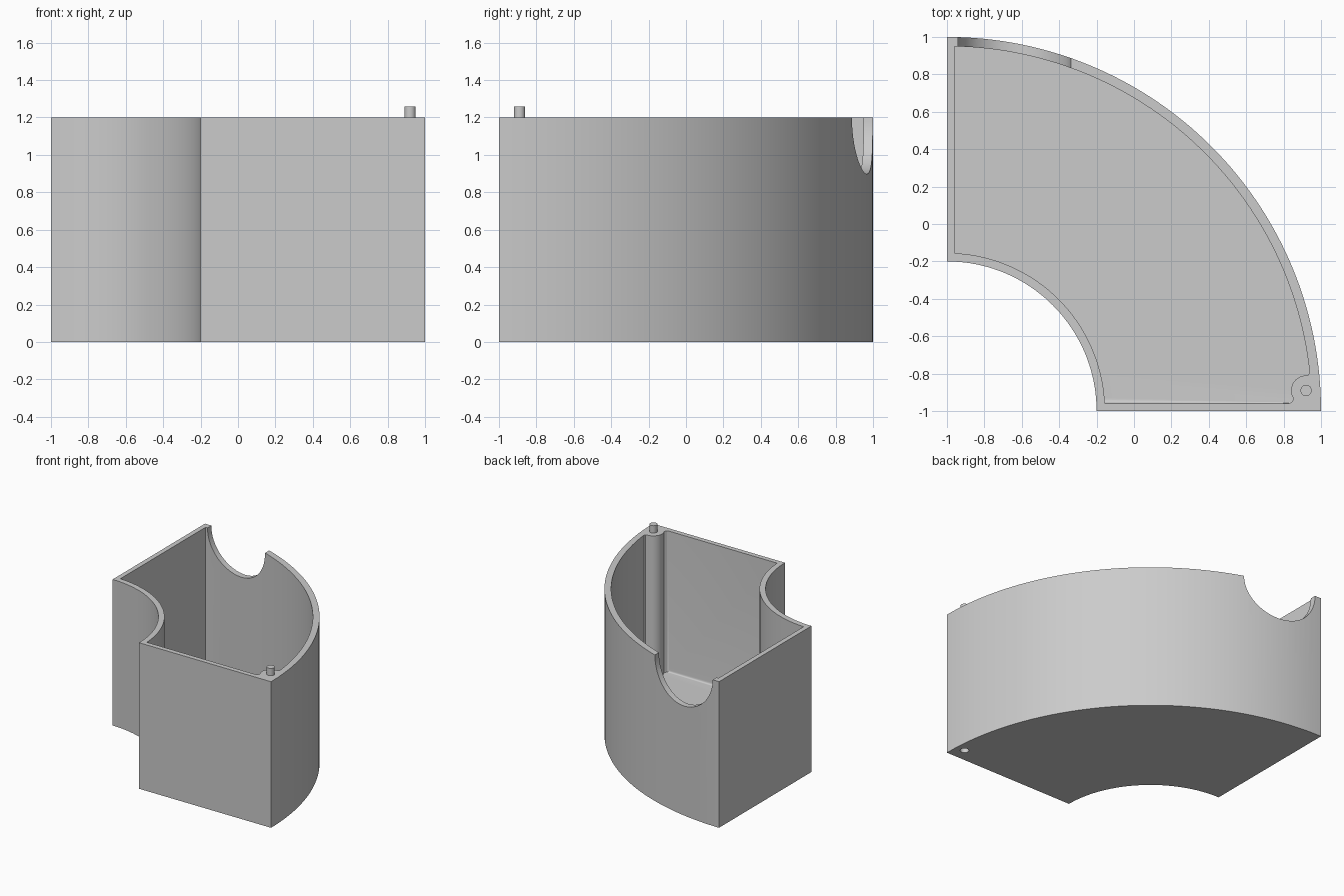
import bpy, bmesh
from math import sin, cos, asin, acos, radians, pi

if "Cube" in bpy.data.objects:
    bpy.data.objects.remove(bpy.data.objects["Cube"])

HEIGHT, FLOOR, WALL = 1.2, 0.04, 0.04
PIN = (0.92, -0.89)

grey = bpy.data.materials.new("light grey")
grey.use_nodes = True
colour = (0.6, 0.6, 0.6, 1)
grey.diffuse_color = colour
grey.node_tree.nodes["Principled BSDF"].inputs["Base Color"].default_value = colour


def arc(cx, cy, r, a0, a1, n):
    """Points along an arc, angles in radians."""
    steps = [a0 + (a1 - a0) * i / n for i in range(n + 1)]
    return [(cx + r * cos(a), cy + r * sin(a)) for a in steps]


def prism(name, outline, z0, z1, bevel_y=None):
    """Extrude an outline upwards; optionally round its bottom edge lying at bevel_y."""
    bm = bmesh.new()
    base = bm.faces.new([bm.verts.new((x, y, z0)) for x, y in outline])
    top = bmesh.ops.extrude_face_region(bm, geom=[base])["geom"]
    bmesh.ops.translate(bm, vec=(0, 0, z1 - z0),
                        verts=[v for v in top if isinstance(v, bmesh.types.BMVert)])
    bmesh.ops.recalc_face_normals(bm, faces=bm.faces)
    if bevel_y is not None:
        edges = [e for e in bm.edges
                 if all(abs(v.co.y - bevel_y) < 1e-4 and abs(v.co.z - z0) < 1e-4 for v in e.verts)]
        bmesh.ops.bevel(bm, geom=edges, offset=0.02, segments=4, profile=0.5, affect='EDGES')
    mesh = bpy.data.meshes.new(name)
    bm.to_mesh(mesh)
    bm.free()
    obj = bpy.data.objects.new(name, mesh)
    bpy.context.collection.objects.link(obj)
    mesh.materials.append(grey)
    return obj


def activate(obj):
    bpy.ops.object.select_all(action='DESELECT')
    obj.select_set(True)
    bpy.context.view_layer.objects.active = obj


def cut(target, cutter):
    """Subtract the cutter, then discard it."""
    cutter.hide_render = True
    mod = target.modifiers.new("cut", 'BOOLEAN')
    mod.operation, mod.solver, mod.object = 'DIFFERENCE', 'EXACT', cutter
    activate(target)
    bpy.ops.object.modifier_apply(modifier=mod.name)
    bpy.data.objects.remove(cutter)


# Quarter-ring body
body = prism("curved_bin", arc(-1, -1, 2.0, 0, pi / 2, 64)
             + arc(-1, -1, 0.8, pi / 2, 0, 40), 0, HEIGHT)

# Cavity, leaving the walls, the floor and the corner boss
inner, outer = 0.845, 1.95
cavity_outline = (
    arc(-1, -1, inner, acos(WALL / inner), asin(WALL / inner), 40)
    + [(0.825, -1 + WALL), (0.842, -0.953)]
    + arc(*PIN, 0.08, radians(215), radians(90), 14)
    + [(0.932, -0.806)]
    + arc(-1, -1, outer, asin(0.205 / outer), acos(WALL / outer), 60))
cut(body, prism("cavity_cutter", cavity_outline, FLOOR, HEIGHT + 0.2, bevel_y=-1 + WALL))

# Half-round notch in the rim of the curved wall
notch = prism("notch_cutter", arc(-0.64, 0, 0.302, 0, 2 * pi, 64)[:-1], -0.3, 0.3)
notch.rotation_euler.x = pi / 2
notch.location = (0, 0.95, HEIGHT)
bpy.context.view_layer.update()
cut(body, notch)

# Socket under the boss
cut(body, prism("socket_cutter", arc(*PIN, 0.033, 0, 2 * pi, 32)[:-1], -0.1, 0.07))

# Locating pin on top of the boss
pin = prism("locating_pin", arc(*PIN, 0.03, 0, 2 * pi, 32)[:-1], HEIGHT - 0.01, 1.26)

for part in (body, pin):
    activate(part)
    bpy.ops.object.shade_smooth_by_angle(angle=radians(30))
